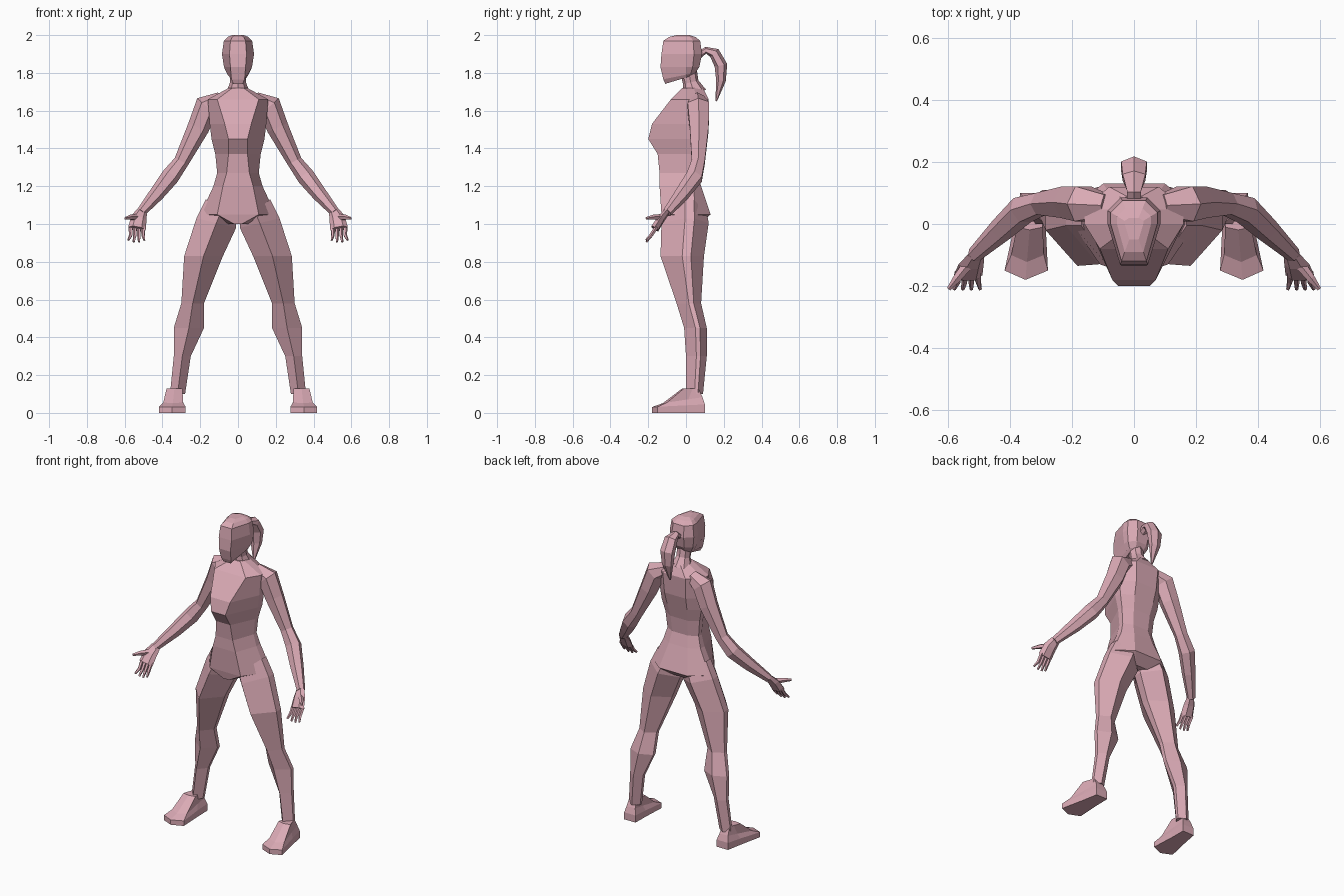
import bpy, bmesh, math
from mathutils import Vector

cube = bpy.data.objects.get("Cube")
if cube:
    bpy.data.objects.remove(cube, do_unlink=True)

skin = bpy.data.materials.new("dusty pink")
skin.use_nodes = True
skin.diffuse_color = (0.7, 0.4, 0.46, 1)
skin.node_tree.nodes["Principled BSDF"].inputs["Base Color"].default_value = skin.diffuse_color


def loft(name, rings, side=1):
    """Skin a list of equal-length point rings and cap both ends."""
    bm = bmesh.new()
    loops = [[bm.verts.new((x * side, y, z)) for x, y, z in ring] for ring in rings]
    for lower, upper in zip(loops, loops[1:]):
        for i in range(len(lower)):
            j = (i + 1) % len(lower)
            bm.faces.new((lower[i], lower[j], upper[j], upper[i]))
    bm.faces.new(loops[0])
    bm.faces.new(loops[-1])
    bmesh.ops.recalc_face_normals(bm, faces=bm.faces)
    mesh = bpy.data.meshes.new(name)
    bm.to_mesh(mesh)
    bm.free()
    mesh.materials.append(skin)
    bpy.context.collection.objects.link(bpy.data.objects.new(name, mesh))


def pair(name, rings):
    """Build a part on the left and its mirror image on the right."""
    loft("left_" + name, rings)
    loft("right_" + name, rings, side=-1)


def symmetric(half):
    """Close a half outline, front centre to back centre, across its axis."""
    return half + [(-x, y, z) for x, y, z in reversed(half[1:-1])]


def section(z, width, front, back, panel, tilt=0):
    """Body slice: flat front panel, angled flanks, narrow side strip, flat back."""
    half = [(0, front), (panel, front), (width, 0),
            (width, min(back / 2, 0.05)), (width / 2, back), (0, back)]
    return symmetric([(x, y, z + tilt * y) for x, y in half])


def leg_section(z, outer, inner, front, back, drop=0):
    """Six-sided leg slice with a ridge in front and behind."""
    ridge, middle = (outer + inner) / 2, (front + back) / 2
    strip = middle + (back - front) / 5
    low = z - drop
    return [(ridge, front, z - drop / 2), (outer, middle, z), (outer, strip, z),
            (ridge, back, z - drop / 2), (inner, strip, low), (inner, middle, low)]


def foot_section(height, slope=0, wide=1, long=1):
    """Pointed sole outline, scaled about the ankle and sloped toward the toes."""
    half = [(0, -0.18), (0.07, -0.15), (0.05, 0), (0.04, 0.1), (0, 0.1)]
    heel_shift = (1 - long) * 0.05
    outline = symmetric([(x * wide, y * long + heel_shift, height) for x, y in half])
    return [(x + 0.335 - y / 12, y, z + slope * y) for x, y, z in outline]


def joint(y, z, radius, x=0):
    return Vector((x, y, z)), radius


def tube(joints, depth=1, sides=6, across=(0, 1, 0)):
    """Rings square to a path; depth scales the radius along the across axis."""
    rings = []
    for i, (centre, radius) in enumerate(joints):
        before = joints[max(i - 1, 0)][0]
        after = joints[min(i + 1, len(joints) - 1)][0]
        path = (after - before).normalized()
        u = path.cross(Vector(across)).normalized() * radius
        v = path.cross(u) * depth
        turns = [math.tau * k / sides for k in range(sides)]
        rings.append([centre + u * math.cos(a) + v * math.sin(a) for a in turns])
    return rings


# Torso from crotch to collar
loft("torso", [
    section(z=1, width=0.08, front=-0.12, back=0.07, panel=0.02),
    section(z=1.05, width=0.2, front=-0.13, back=0.13, panel=0.11),
    section(z=1.2, width=0.13, front=-0.14, back=0.08, panel=0.08),
    section(z=1.27, width=0.11, front=-0.14, back=0.06, panel=0.06),
    section(z=1.37, width=0.12, front=-0.15, back=0.07, panel=0.05),
    section(z=1.45, width=0.14, front=-0.2, back=0.09, panel=0.05),
    section(z=1.53, width=0.15, front=-0.18, back=0.11, panel=0.07),
    section(z=1.66, width=0.16, front=-0.08, back=0.12, panel=0.11),
    section(z=1.72, width=0.05, front=-0.02, back=0.09, panel=0.03),
])

# Legs from hip to ankle
pair("leg", [
    leg_section(z=1.13, outer=0.17, inner=0.01, front=-0.12, back=0.11, drop=0.13),
    leg_section(z=1.03, outer=0.22, inner=0.01, front=-0.13, back=0.12, drop=0.05),
    leg_section(z=0.83, outer=0.285, inner=0.08, front=-0.135, back=0.095),
    leg_section(z=0.58, outer=0.3, inner=0.18, front=-0.05, back=0.08),
    leg_section(z=0.45, outer=0.34, inner=0.18, front=-0.01, back=0.11),
    leg_section(z=0.3, outer=0.34, inner=0.25, front=0, back=0.11),
    leg_section(z=0.1, outer=0.36, inner=0.28, front=0, back=0.09),
])

# Feet: sole, rim, instep and ankle
pair("foot", [
    foot_section(height=0),
    foot_section(height=0.04, slope=0.05),
    foot_section(height=0.07, slope=0.15, wide=0.75, long=0.75),
    foot_section(height=0.13, wide=0.6, long=0.3),
])

# Arms from shoulder to wrist
pair("arm", tube([
    joint(x=0.09, y=0.06, z=1.66, radius=0.04),
    joint(x=0.165, y=0.065, z=1.625, radius=0.065),
    joint(x=0.21, y=0.07, z=1.51, radius=0.058),
    joint(x=0.3, y=0.065, z=1.33, radius=0.04),
    joint(x=0.36, y=0.045, z=1.25, radius=0.048),
    joint(x=0.43, y=-0.02, z=1.16, radius=0.04),
    joint(x=0.515, y=-0.1, z=1.06, radius=0.025),
]))

# Hands: palm, thumb and four fingers
pair("palm", tube([
    joint(x=0.51, y=-0.1, z=1.065, radius=0.03),
    joint(x=0.525, y=-0.13, z=1.03, radius=0.042),
    joint(x=0.535, y=-0.165, z=0.975, radius=0.047),
], depth=0.5))
pair("thumb", tube([
    joint(x=0.535, y=-0.13, z=1.035, radius=0.018),
    joint(x=0.57, y=-0.175, z=1.035, radius=0.014),
    joint(x=0.597, y=-0.21, z=1.03, radius=0.007),
], sides=5))
for i, finger in enumerate(("little", "ring", "middle", "index")):
    root = 0.502 + 0.022 * i
    tip = 0.915 if finger in ("little", "index") else 0.905
    pair(finger + "_finger", tube([
        joint(x=root, y=-0.155, z=0.985, radius=0.011),
        joint(x=root, y=-0.185, z=0.94, radius=0.01),
        joint(x=root + 0.006 * (i - 1), y=-0.21, z=tip, radius=0.006),
    ], sides=5))

# Neck
loft("neck", tube([
    joint(y=0.045, z=1.69, radius=0.065),
    joint(y=0.025, z=1.75, radius=0.042),
    joint(y=0.01, z=1.83, radius=0.045),
], sides=8))

# Head from jaw to crown
loft("head", [
    section(z=1.775, width=0.04, front=-0.11, back=0.03, panel=0.025, tilt=0.3),
    section(z=1.79, width=0.055, front=-0.12, back=0.05, panel=0.035, tilt=0.2),
    section(z=1.83, width=0.074, front=-0.135, back=0.07, panel=0.04),
    section(z=1.9, width=0.085, front=-0.13, back=0.085, panel=0.045),
    section(z=1.97, width=0.075, front=-0.12, back=0.075, panel=0.04),
    section(z=1.99, width=0.055, front=-0.09, back=0.05, panel=0.03),
    section(z=2, width=0.03, front=-0.05, back=0.02, panel=0.015),
])

# Ponytail
loft("ponytail", tube([
    joint(y=0.07, z=1.895, radius=0.018),
    joint(y=0.105, z=1.92, radius=0.018),
    joint(y=0.15, z=1.905, radius=0.03),
    joint(y=0.185, z=1.84, radius=0.034),
    joint(y=0.185, z=1.76, radius=0.026),
    joint(y=0.16, z=1.65, radius=0.004),
], depth=1.4, across=(1, 0, 0)))
